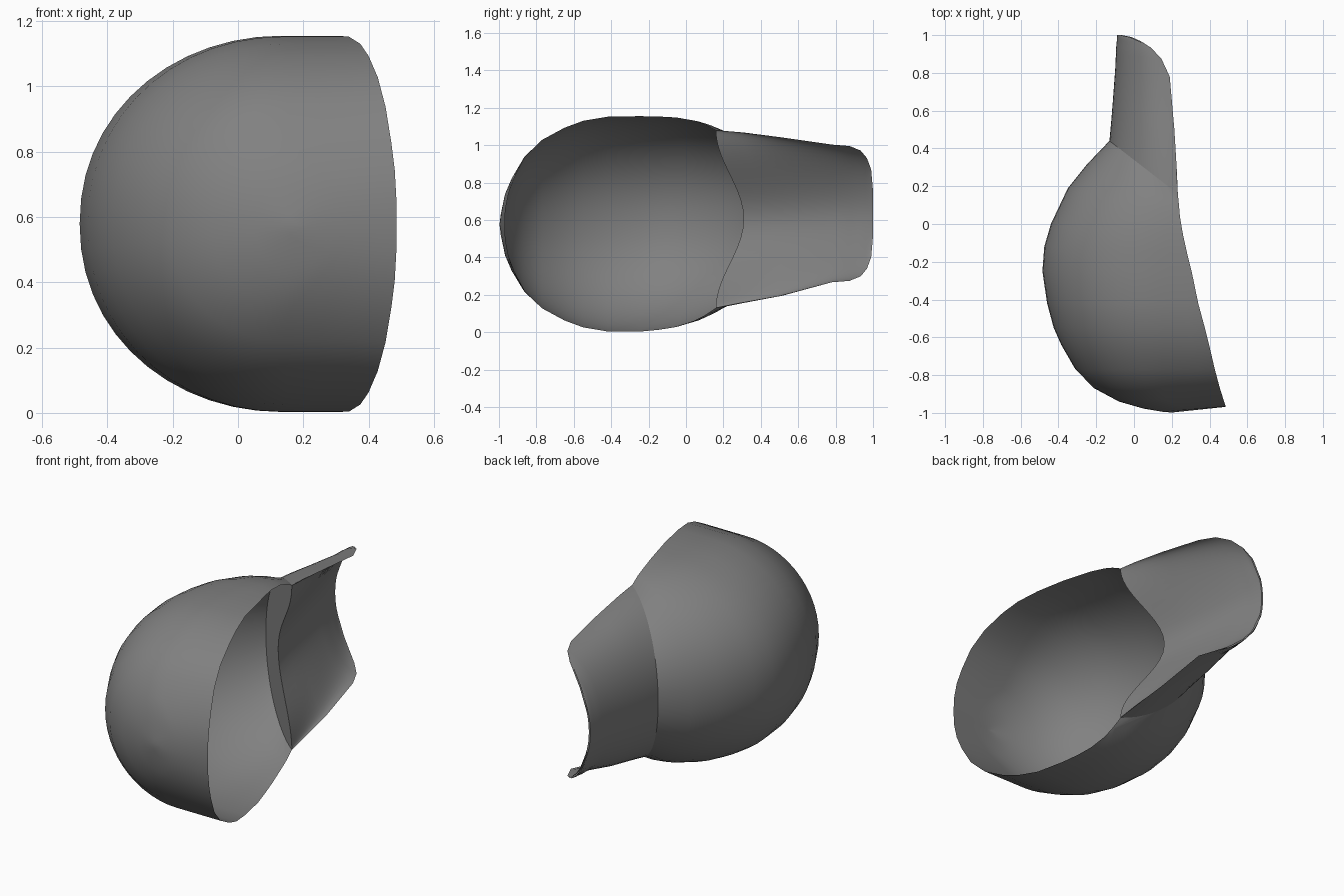
import bpy, bmesh
from math import sin, cos, radians, pi

if "Cube" in bpy.data.objects:
    bpy.data.objects.remove(bpy.data.objects["Cube"])

HALF = 16  # segments on each side of a section
GREY = bpy.data.materials.new("dark_grey")
GREY.diffuse_color = (0.22, 0.22, 0.22, 1)
GREY.use_nodes = True
GREY.node_tree.nodes["Principled BSDF"].inputs["Base Color"].default_value = GREY.diffuse_color


def section(lx, ly, rx, ry, zc, h, s0=1.0, tmax=90, power=1.0):
    """C-shaped section: elliptical back, then a straight run to the open rim."""
    side = []
    n_arc = HALF if s0 >= 1 else HALF - 3
    for i in range(n_arc + 1):
        t = radians(tmax) * i / n_arc
        side.append((s0 * (1 - cos(t)), h * sin(t) ** power))
    for i in range(1, HALF - n_arc + 1):
        side.append((s0 + (1 - s0) * i / (HALF - n_arc), h))
    full = [(s, -z) for s, z in reversed(side[1:])] + side
    return [(lx + (rx - lx) * s, ly + (ry - ly) * s, zc + z) for s, z in full]


def loft(name, sections):
    bm = bmesh.new()
    rows = [[bm.verts.new(p) for p in sec] for sec in sections]
    for a, b in zip(rows, rows[1:]):
        for i in range(len(a) - 1):
            bm.faces.new((a[i], a[i + 1], b[i + 1], b[i]))
    bmesh.ops.remove_doubles(bm, verts=bm.verts, dist=0.0005)
    bmesh.ops.recalc_face_normals(bm, faces=bm.faces)
    me = bpy.data.meshes.new(name)
    bm.to_mesh(me)
    bm.free()
    me.materials.append(GREY)
    ob = bpy.data.objects.new(name, me)
    bpy.context.collection.objects.link(ob)
    bpy.context.view_layer.objects.active = ob
    ob.select_set(True)
    bpy.ops.object.shade_smooth_by_angle(angle=radians(35))
    ob.select_set(False)
    return ob


# bowl: back point, rim point, centre height, half height, arc share
bowl = [
    (.20, -.998, .485, -.968, .575, .00, .50),
    (.15, -.994, .485, -.966, .575, .08, .48),
    (.05, -.977, .48, -.948, .575, .17, .45),
    (-.08, -.94, .47, -.918, .575, .25, .45),
    (-.21, -.87, .452, -.86, .577, .36, .54),
    (-.31, -.77, .428, -.77, .578, .45, .62),
    (-.385, -.64, .40, -.65, .578, .515, .68),
    (-.425, -.55, .375, -.55, .578, .552, .71),
    (-.46, -.42, .34, -.42, .578, .574, .74),
    (-.485, -.25, .305, -.25, .579, .576, .78),
    (-.475, -.12, .28, -.15, .583, .57, .82),
    (-.44, 0.0, .26, -.06, .588, .56, .85),
    (-.35, .19, .243, .04, .595, .535, .92),
    (-.25, .315, .238, .10, .60, .51, .97),
    (-.13, .44, .232, .16, .605, .475, 1.0),
]
loft("bowl_shell", [section(*b, power=.95) for b in bowl])

# tongue: open channel that ends in a rounded tip
tongue = [
    (-.13, .44, .232, .16, .605, .475, 1, 90),
    (-.12, .55, .225, .28, .612, .458, 1, 90),
    (-.112, .65, .21, .50, .618, .425, 1, 90),
    (-.098, .84, .182, .78, .635, .368, 1, 90),
    (-.096, .90, .175, .87, .635, .364, 1, 82),
    (-.094, .94, .172, .93, .635, .358, 1, 70),
    (-.091, .97, .168, .965, .635, .352, 1, 57),
    (-.09, .99, .166, .99, .635, .35, 1, 42),
    (-.089, 1.0, .165, 1.0, .635, .35, 1, 20),
]
outer = [section(*t, power=.95 if i == 0 else 1) for i, t in enumerate(tongue)]
loft("tongue_back", outer)

# tongue inside: thick at the seam plane, thinning out towards the tip
seam = outer[0]
offsets = []
for x, y, z in seam:
    edge = .16 + .148 * (1 + cos(pi * min(1, abs(z - .605) / .475))) / 2
    f = (.44 - edge) / .28
    offsets.append((max(0, -.13 + .362 * f - x), min(0, edge - y)))
inner = []
for row, t in zip(outer, tongue):
    k = (t[1] - .44) / .56
    inner.append([(x + dx * (1 - k) + .01 * k, y + dy * (1 - k), z)
                  for (x, y, z), (dx, dy) in zip(row, offsets)])
loft("tongue_inside", [seam] + inner + [outer[-1]])
